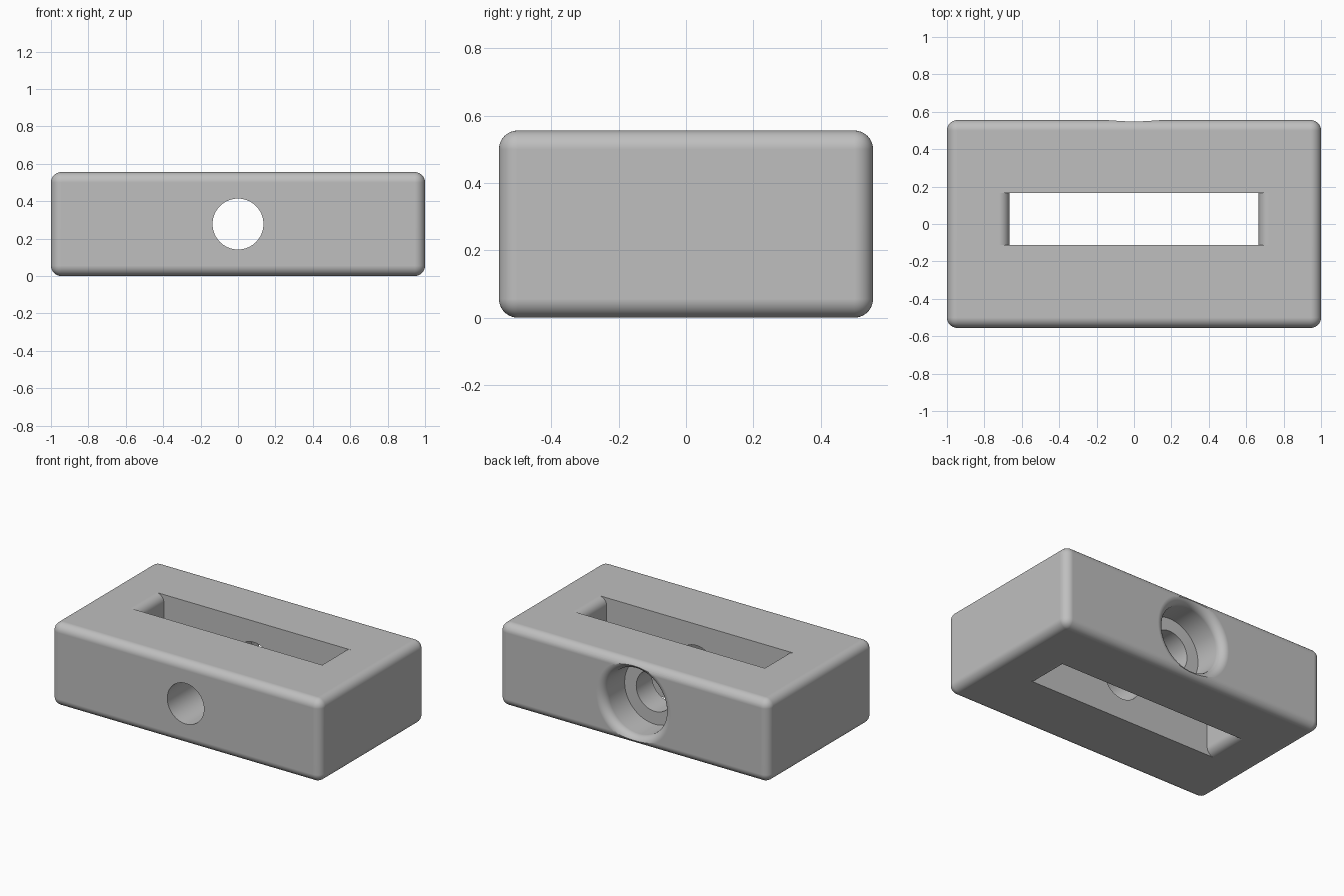
import bpy, bmesh, math
from mathutils import Matrix, Vector

if "Cube" in bpy.data.objects:
    bpy.data.objects.remove(bpy.data.objects["Cube"], do_unlink=True)

U = 1 / 18                      # design unit: block is 36 x 20 x 10 units
STEPS = 10                      # segments per rounded edge
MID = 5 * U                     # height of the bore axis

grey = bpy.data.materials.new("plain grey")
grey.use_nodes = True
grey.diffuse_color = (0.52, 0.52, 0.52, 1)
grey.node_tree.nodes["Principled BSDF"].inputs["Base Color"].default_value = grey.diffuse_color


def make_object(name, bm):
    bmesh.ops.recalc_face_normals(bm, faces=bm.faces)
    mesh = bpy.data.meshes.new(name)
    bm.to_mesh(mesh)
    bm.free()
    mesh.materials.append(grey)
    obj = bpy.data.objects.new(name, mesh)
    bpy.context.collection.objects.link(obj)
    return obj


def flare(edge, depth):
    """Quarter-round from a wall at `edge` opening outward to level `depth`."""
    angles = [math.pi / 2 * i / STEPS for i in range(STEPS + 1)]
    return [(edge + U * (1 - math.cos(a)), depth - U * (1 - math.sin(a))) for a in angles]


def lathe(name, profile, y_sign=1):
    """Spin (radius, y) points around the bore axis."""
    bm = bmesh.new()
    verts = [bm.verts.new((r, y, MID)) for r, y in profile]
    edges = [bm.edges.new(pair) for pair in zip(verts, verts[1:])]
    bmesh.ops.spin(bm, geom=verts + edges, cent=(0, 0, MID), axis=(0, 1, 0),
                   angle=math.tau, steps=64, use_duplicate=False)
    bmesh.ops.remove_doubles(bm, verts=bm.verts, dist=1e-5)
    return make_object(name, bm)


# Block with rounded edges
bm = bmesh.new()
bmesh.ops.create_cube(bm, size=1, matrix=Matrix.Translation((0, 0, MID))
                      @ Matrix.Diagonal((36 * U, 20 * U, 10 * U, 1)))
bmesh.ops.bevel(bm, geom=bm.edges[:], offset=U, segments=STEPS, profile=0.5,
                affect='EDGES', clamp_overlap=True)
block = make_object("rounded_block", bm)

# Slot cutter: straight long walls, ends rounded over at top and bottom
upper = flare(12 * U, 5 * U)
upper.append((upper[-1][0], 7 * U))
right = [(x, -z) for x, z in reversed(upper)] + upper
outline = right + [(-x, z) for x, z in reversed(right)]
bm = bmesh.new()
face = bm.faces.new([bm.verts.new((x, -2 * U, z + MID)) for x, z in outline])
sides = bmesh.ops.extrude_face_region(bm, geom=[face])["geom"]
bmesh.ops.translate(bm, vec=Vector((0, 5 * U, 0)),
                    verts=[g for g in sides if isinstance(g, bmesh.types.BMVert)])
slot = make_object("slot_cutter", bm)

# Through hole with a flared counterbore at the back
mouth = flare(4 * U, 10 * U)
hole_radius = 2.45 * U
bore = lathe("bore_cutter", [(0, -12 * U), (hole_radius, -12 * U), (hole_radius, 6 * U),
                             (4 * U, 6 * U)] + mouth
             + [(mouth[-1][0], 12 * U), (0, 12 * U)])

# Cut both openings
bpy.ops.object.select_all(action='DESELECT')
block.select_set(True)
bpy.context.view_layer.objects.active = block
for cutter in (slot, bore):
    cutter.hide_render = True
    cut = block.modifiers.new("cut", 'BOOLEAN')
    cut.operation = 'DIFFERENCE'
    cut.solver = 'EXACT'
    cut.object = cutter
    bpy.ops.object.modifier_apply(modifier=cut.name)
    bpy.data.objects.remove(cutter, do_unlink=True)

# Smooth rounds, crisp hole rims, flat faces kept flat
bpy.ops.object.shade_smooth_by_angle(angle=math.radians(30))
weighted = block.modifiers.new("flat faces", 'WEIGHTED_NORMAL')
weighted.keep_sharp = True
